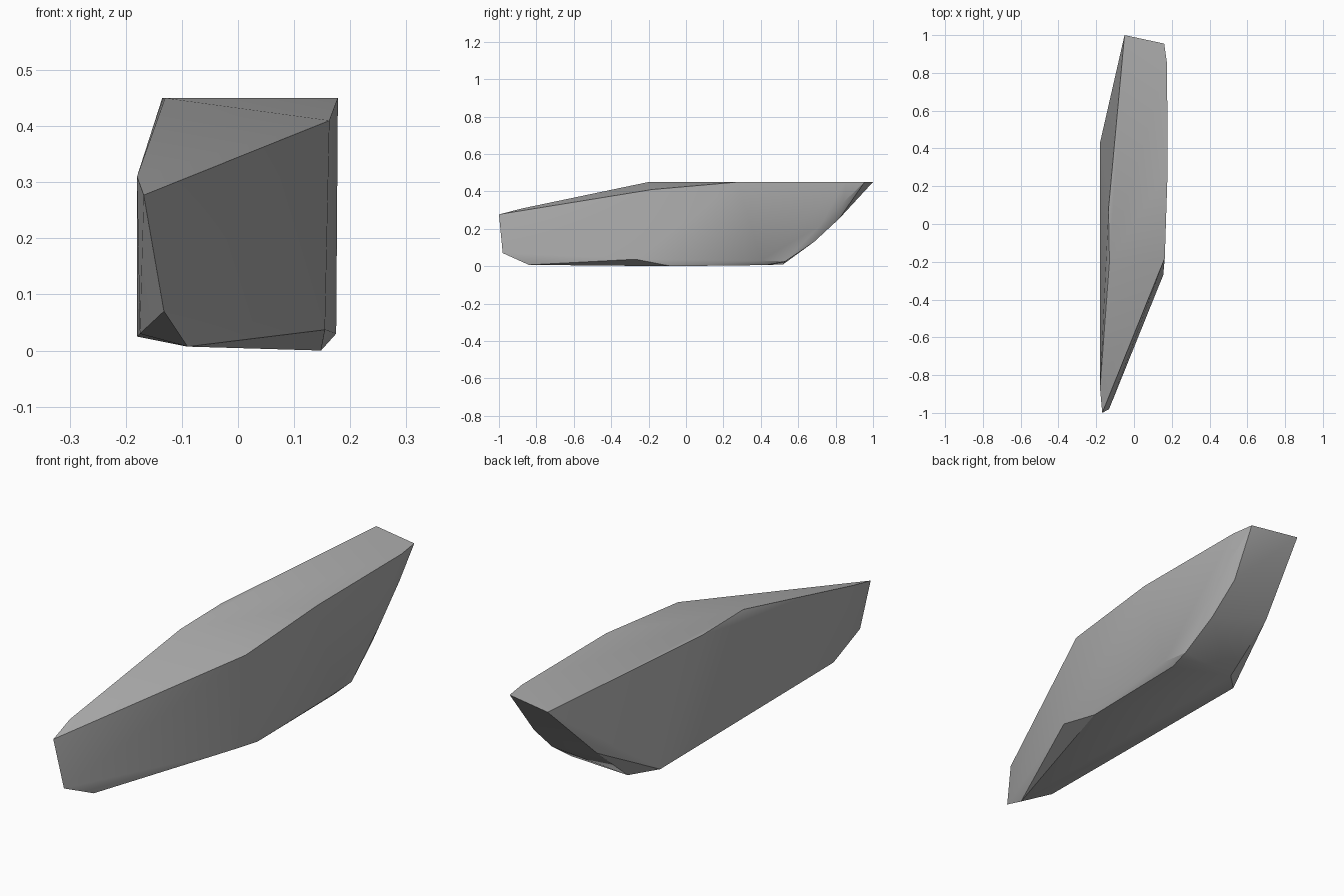
import bpy
import bmesh
import math
from mathutils import Vector

default_cube = bpy.data.objects.get("Cube")
if default_cube:
    bpy.data.objects.remove(default_cube, do_unlink=True)


def make_material(name, colour):
    material = bpy.data.materials.new(name)
    material.use_nodes = True
    material.diffuse_color = colour
    shader = material.node_tree.nodes["Principled BSDF"]
    shader.inputs["Base Color"].default_value = colour
    shader.inputs["Roughness"].default_value = 0.9
    return material


def make_hull(name, corner_groups, material):
    """Wrap the corners in a convex skin and merge its flat areas."""
    mesh = bpy.data.meshes.new(name)
    bm = bmesh.new()
    for corners in corner_groups:
        for corner in corners:
            bm.verts.new(Vector(corner))
    bmesh.ops.convex_hull(bm, input=bm.verts[:])
    loose = [vert for vert in bm.verts if not vert.link_faces]
    bmesh.ops.delete(bm, geom=loose, context='VERTS')
    bmesh.ops.dissolve_limit(bm, angle_limit=math.radians(1),
                             verts=bm.verts[:], edges=bm.edges[:])
    bmesh.ops.recalc_face_normals(bm, faces=bm.faces[:])
    bm.to_mesh(mesh)
    bm.free()
    mesh.materials.append(material)
    rock = bpy.data.objects.new(name, mesh)
    bpy.context.collection.objects.link(rock)
    return rock


# Flat top of the slab, from the broad back to the bend
top = .45
top_rim = [
    (-.05, 1, top), (.16, .955, top), (.175, .85, top), (.178, .28, top),
    (-.135, .08, top), (-.13, -.2, top),
]

# Shoulder falling away to the narrow front tip
shoulder = [
    (.163, -.18, .41), (-.18, -.87, .31), (-.168, -1, .277), (-.132, -.98, .07),
]

# Undercut back end, rising from the base to the top rim
back_slope = [
    (.172, .84, .34), (.14, .82, .255), (.174, .72, .22), (.15, .685, .13),
    (-.1, .74, .19),
]

# Base with its chamfered corners
base = [
    (-.09, -.84, .007), (.148, -.08, 0), (.155, -.27, .037), (.175, .4, .03),
    (.15, .43, .006), (.163, .53, .025), (-.06, .53, .02), (-.09, .52, .01),
    (-.18, .43, .025), (-.175, -.74, .03),
]

stone_grey = make_material("stone_grey", (.42, .42, .42, 1))
rock = make_hull("rock_slab", [top_rim, shoulder, back_slope, base], stone_grey)

# Soft facets with crisp main edges
bpy.ops.object.select_all(action='DESELECT')
rock.select_set(True)
bpy.context.view_layer.objects.active = rock
bpy.ops.object.shade_smooth_by_angle(angle=math.radians(30))
